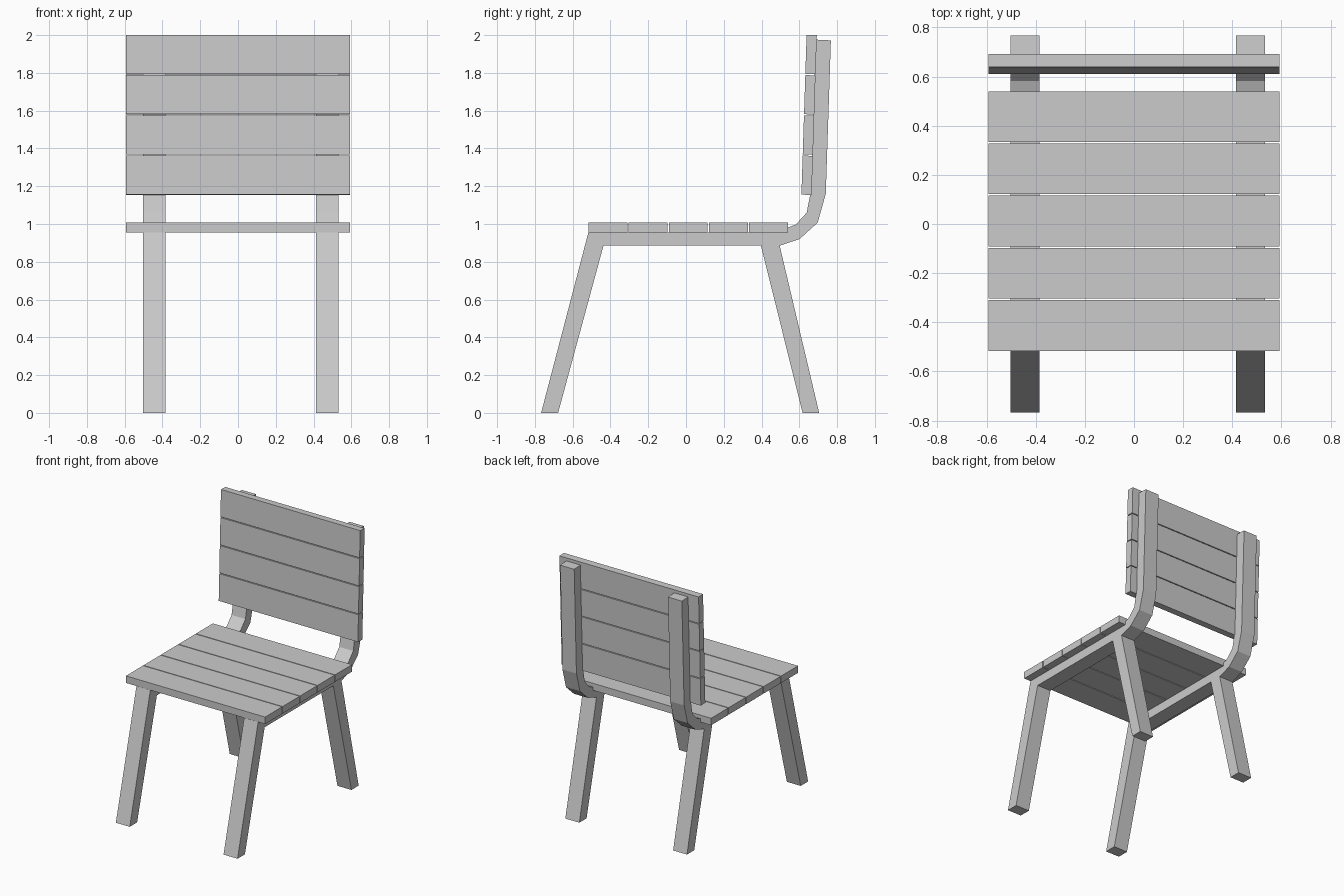
import bpy, bmesh, math

if "Cube" in bpy.data.objects:
    bpy.data.objects.remove(bpy.data.objects["Cube"])

def slat(name, y, z, depth, height, tilt=0.0):
    bpy.ops.mesh.primitive_cube_add(size=1, location=(0, y, z), rotation=(tilt, 0, 0))
    ob = bpy.context.object
    ob.name = name
    ob.scale = (1.184, depth, height)

def side_frame(name, x0, x1):
    bm = bmesh.new()
    face = bm.faces.new([bm.verts.new((x0, y, z)) for y, z in PROFILE])
    ext = bmesh.ops.extrude_face_region(bm, geom=[face])
    moved = [v for v in ext["geom"] if isinstance(v, bmesh.types.BMVert)]
    bmesh.ops.translate(bm, verts=moved, vec=(x1 - x0, 0, 0))
    bmesh.ops.recalc_face_normals(bm, faces=bm.faces)
    # split the concave outline into clean triangles
    bmesh.ops.triangulate(bm, faces=[f for f in bm.faces if len(f.verts) > 4])
    me = bpy.data.meshes.new(name)
    bm.to_mesh(me)
    bm.free()
    bpy.context.collection.objects.link(bpy.data.objects.new(name, me))

# Side outline (y, z): front leg, rail, rear leg, bent back post
PROFILE = [
    (-0.767, 0), (-0.677, 0), (-0.437, 0.885), (0.397, 0.885),
    (0.617, 0), (0.705, 0), (0.496, 0.885),
    (0.601, 0.92), (0.697, 1.007), (0.740, 1.16), (0.767, 1.972),
    (0.687, 1.976), (0.661, 1.174), (0.639, 1.06), (0.581, 0.997),
    (0.47, 0.955), (-0.517, 0.955),
]
side_frame("left_frame", -0.502, -0.384)
side_frame("right_frame", 0.414, 0.533)

# Seat slats
for i in range(5):
    slat(f"seat_slat_{i + 1}", -0.413 + i * 0.2125, 0.982, 0.206, 0.054)

# Back slats, leaning with the posts
for i in range(4):
    z = 1.258 + i * 0.213
    slat(f"back_slat_{i + 1}", 0.638 + 0.0325 * (z - 1.155), z,
         0.054, 0.207, -math.atan(0.0325))
